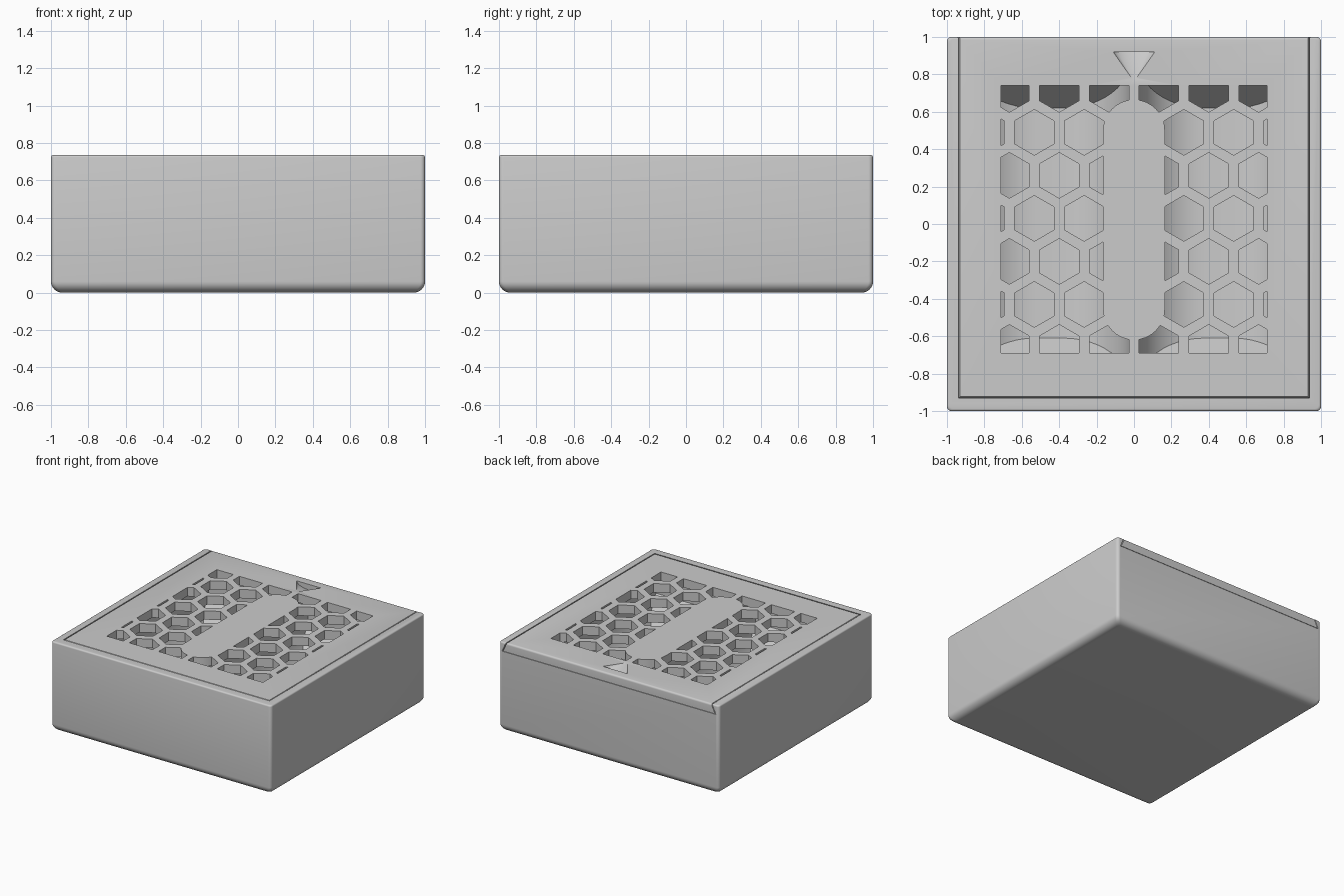
import bpy, bmesh, math
from mathutils import Vector

cube = bpy.data.objects.get("Cube")
if cube:
    bpy.data.objects.remove(cube, do_unlink=True)

TOP, FLOOR, LID_BASE = 0.735, 0.08, 0.66

grey = bpy.data.materials.new("light grey plastic")
grey.use_nodes = True
COLOUR = (0.6, 0.6, 0.6, 1)
grey.diffuse_color = COLOUR
grey.node_tree.nodes["Principled BSDF"].inputs["Base Color"].default_value = COLOUR


def loft(name, rings):
    """Closed solid through rings of equal point count."""
    bm = bmesh.new()
    loops = [[bm.verts.new(p) for p in ring] for ring in rings]
    n = len(loops[0])
    for a, b in zip(loops, loops[1:]):
        for i in range(n):
            j = (i + 1) % n
            bm.faces.new((a[i], a[j], b[j], b[i]))
    bm.faces.new(loops[0][::-1])
    bm.faces.new(loops[-1])
    bmesh.ops.recalc_face_normals(bm, faces=bm.faces)
    mesh = bpy.data.meshes.new(name)
    bm.to_mesh(mesh)
    bm.free()
    obj = bpy.data.objects.new(name, mesh)
    bpy.context.collection.objects.link(obj)
    mesh.materials.append(grey)
    return obj


def prism(name, outline, z0, z1):
    return loft(name, [[(x, y, z) for x, y in outline] for z in (z0, z1)])


def rect(x0, x1, y0, y1, z):
    return [(x0, y0, z), (x1, y0, z), (x1, y1, z), (x0, y1, z)]


def rounded_square(half, r, z, steps=6):
    pts = []
    for k in range(4):
        sx, sy = ((1, 1), (-1, 1), (-1, -1), (1, -1))[k]
        for i in range(steps + 1):
            a = math.pi / 2 * (k + i / steps)
            pts.append((sx * (half - r) + r * math.cos(a),
                        sy * (half - r) + r * math.sin(a), z))
    return pts


def boolean(obj, cutter, operation="DIFFERENCE"):
    """Apply a boolean and discard the cutter."""
    cutter.hide_render = True
    mod = obj.modifiers.new("cut", "BOOLEAN")
    mod.operation, mod.solver, mod.object = operation, "EXACT", cutter
    bpy.context.view_layer.update()
    graph = bpy.context.evaluated_depsgraph_get()
    mesh = bpy.data.meshes.new_from_object(obj.evaluated_get(graph))
    obj.modifiers.clear()
    obj.data = mesh
    bpy.data.objects.remove(cutter, do_unlink=True)


def smooth(obj):
    bpy.ops.object.select_all(action="DESELECT")
    obj.select_set(True)
    bpy.context.view_layer.objects.active = obj
    bpy.ops.object.shade_smooth_by_angle(angle=math.radians(30))


# Box shell: rounded bottom edge, small rounding at the rim
rings = []
for i in range(9):
    a = math.pi / 2 * i / 8
    rings.append(rounded_square(1 - 0.06 * (1 - math.sin(a)), 0.025,
                                0.06 * (1 - math.cos(a))))
for i in range(5):
    a = math.pi / 2 * i / 4
    rings.append(rounded_square(1 - 0.012 * (1 - math.cos(a)), 0.025,
                                TOP - 0.012 * (1 - math.sin(a))))
box = loft("box", rings)


# Two hollows: curved long sides, sloped ends
def hollow(side):
    radius, rings = 0.36, []
    levels = [radius * (1 - math.cos(math.pi / 2 * i / 12)) for i in range(13)]
    for h in levels + [LID_BASE - FLOOR + 0.02]:
        t = min(h / radius, 1)
        ix = radius * (1 - math.sqrt(1 - (1 - t) ** 2))
        iy = 0.27 * (1 - t)
        xa, xb = sorted((side * (0.015 + ix), side * (0.89 - ix)))
        rings.append(rect(xa, xb, -0.88 + iy, 0.89 - iy, FLOOR + h))
    return loft("hollow_cutter", rings)


for side in (-1, 1):
    boolean(box, hollow(side))


# Dovetail shape shared by the slide channel and the lid
def dovetail(name, z0, z1, gap, back):
    low, high = 0.972 - gap, 0.938 - gap
    return loft(name, [rect(-low, low, -low + 0.008, back, z0),
                       rect(-high, high, -high + 0.008, back, z1)])


boolean(box, dovetail("channel_cutter", LID_BASE, TOP + 0.001, 0, 1.1))
smooth(box)

lid = dovetail("sliding_lid", LID_BASE + 0.003, TOP, 0.008, 1.0)

# Round the back top edge of the lid
bm = bmesh.new()
bm.from_mesh(lid.data)
edges = [e for e in bm.edges
         if all(v.co.y > 0.99 and v.co.z > TOP - 0.01 for v in e.verts)]
bmesh.ops.bevel(bm, geom=edges, offset=0.015, segments=4, profile=0.5, affect="EDGES")
bm.to_mesh(lid.data)
bm.free()

# Honeycomb openings, trimmed to a rectangle around a plain central band
PITCH, HEX = 0.2665, 0.122
window = loft("window_cutter", [rect(-0.71, 0.71, -0.69, 0.74, z) for z in (0.6, 0.8)])
band = []
for centre, start in ((0.5, 0), (-0.455, math.pi)):
    for i in range(17):
        a = start + math.pi * i / 16
        band.append((0.165 * math.cos(a), centre + 0.165 * math.sin(a)))
boolean(window, prism("band_cutter", band, 0.5, 0.9))

cells = bmesh.new()
for row in range(7):
    y = 0.72 - 0.23 * row
    shift = 0.5 if row % 2 == 0 else 0
    for col in range(-4, 5):
        x = (col + shift) * PITCH
        if abs(x) > 0.82:
            continue
        ring = [(x + HEX * math.sin(k * math.pi / 3),
                 y + HEX * math.cos(k * math.pi / 3)) for k in range(6)]
        low, high = [[cells.verts.new((px, py, z)) for px, py in ring] for z in (0.55, 0.85)]
        cells.faces.new(low)
        cells.faces.new(high[::-1])
        for k in range(6):
            j = (k + 1) % 6
            cells.faces.new((low[k], high[k], high[j], low[j]))
bmesh.ops.recalc_face_normals(cells, faces=cells.faces)
cell_mesh = bpy.data.meshes.new("cells")
cells.to_mesh(cell_mesh)
cells.free()
cell_mesh.materials.append(grey)
honeycomb = bpy.data.objects.new("honeycomb_cutter", cell_mesh)
bpy.context.collection.objects.link(honeycomb)
boolean(honeycomb, window, "INTERSECT")
boolean(lid, honeycomb)

# Thumb notch: half cone, deepest at its straight back wall
tip = Vector((0, 0.76, TOP + 0.004))
arc = [Vector((0.112 * math.cos(a), 0.92, TOP + 0.004 + 0.05 * math.sin(a)))
       for a in (2 * math.pi * i / 32 for i in range(32))]
boolean(lid, loft("notch_cutter", [arc, [tip.lerp(p, 0.02) for p in arc]]))
smooth(lid)
